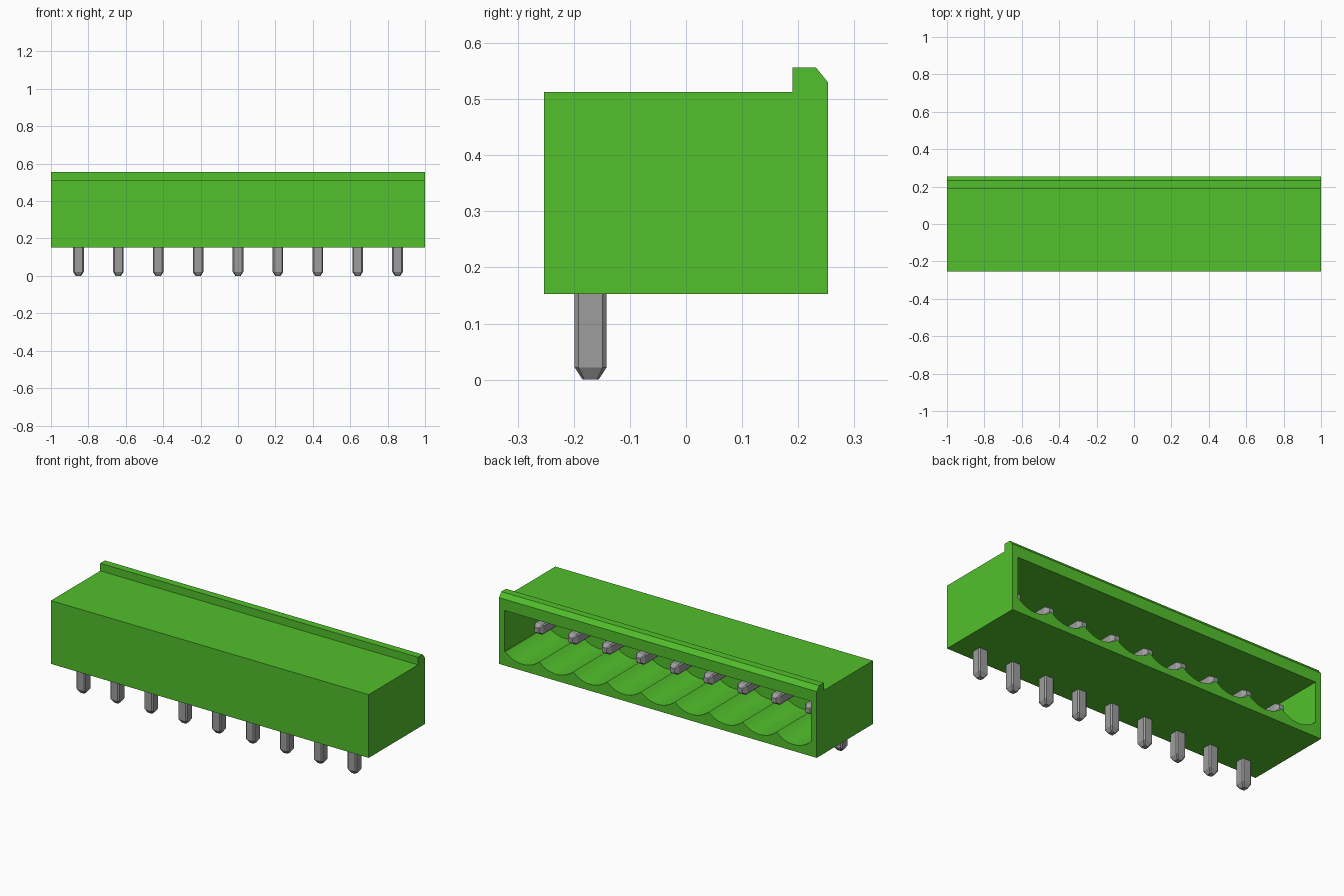
import bpy, bmesh, math
from mathutils import Vector

PINS, PITCH = 9, 0.2133
BACK = 0.253

if "Cube" in bpy.data.objects:
    bpy.data.objects.remove(bpy.data.objects["Cube"], do_unlink=True)


def make_material(name, colour):
    mat = bpy.data.materials.new(name)
    mat.use_nodes = True
    mat.diffuse_color = colour
    bsdf = next(n for n in mat.node_tree.nodes if n.type == 'BSDF_PRINCIPLED')
    bsdf.inputs["Base Color"].default_value = colour
    return mat


green = make_material("green plastic", (0.084, 0.53, 0.025, 1))
grey = make_material("grey metal", (0.34, 0.34, 0.34, 1))


def loft(name, rings, mat):
    """Closed solid through a list of matching rings of points."""
    bm = bmesh.new()
    loops = [[bm.verts.new(p) for p in ring] for ring in rings]
    n = len(loops[0])
    for a, b in zip(loops, loops[1:]):
        for i in range(n):
            j = (i + 1) % n
            bm.faces.new((a[i], a[j], b[j], b[i]))
    bm.faces.new(loops[0])
    bm.faces.new(loops[-1])
    bmesh.ops.recalc_face_normals(bm, faces=bm.faces)
    mesh = bpy.data.meshes.new(name)
    bm.to_mesh(mesh)
    bm.free()
    obj = bpy.data.objects.new(name, mesh)
    bpy.context.collection.objects.link(obj)
    mesh.materials.append(mat)
    return obj


def select_only(obj):
    bpy.ops.object.select_all(action='DESELECT')
    obj.select_set(True)
    bpy.context.view_layer.objects.active = obj


# Housing: side profile with the locking rib along the rear top edge
profile = [(-BACK, 0.153), (BACK, 0.153), (BACK, 0.53), (0.232, 0.556),
           (0.19, 0.556), (0.19, 0.513), (-BACK, 0.513)]
housing = loft("housing", [[(x, y, z) for y, z in profile] for x in (-1, 1)], green)

# Socket: rear cavity with one shallow trough under each pin
floor_z, cusp_z, top_z, wall_x = 0.19, 0.233, 0.466, 0.965
half, sag = PITCH / 2, cusp_z - floor_z
radius = (half ** 2 + sag ** 2) / (2 * sag)
sweep = math.asin(half / radius)
STEPS = 12
outline = [(wall_x, cusp_z), (wall_x, top_z), (-wall_x, top_z), (-wall_x, cusp_z)]
for k in range(PINS):
    cx = (k - (PINS - 1) / 2) * PITCH
    for s in range(0 if k == 0 else 1, STEPS + 1):
        a = sweep * (2 * s / STEPS - 1)
        outline.append((cx + radius * math.sin(a),
                        floor_z + radius * (1 - math.cos(a))))
cutter = loft("socket_cutter", [[(x, y, z) for x, z in outline] for y in (-0.13, 0.4)], green)
cutter.hide_render = True

cut = housing.modifiers.new("socket", 'BOOLEAN')
cut.operation = 'DIFFERENCE'
cut.solver = 'EXACT'
cut.object = cutter
select_only(housing)
bpy.ops.object.modifier_apply(modifier=cut.name)
bpy.data.objects.remove(cutter, do_unlink=True)
select_only(housing)
bpy.ops.object.shade_smooth_by_angle(angle=math.radians(30))


# Pins: chamfered square bar bent at a right angle, tapered at both ends
def section(centre, normal, scale=1.0):
    h, c = 0.0285 * scale, 0.0215 * scale
    corners = [(h, c), (c, h), (-c, h), (-h, c), (-h, -c), (-c, -h), (c, -h), (h, -c)]
    n = Vector(normal)
    side = Vector((1, 0, 0))
    up = n.cross(side)
    return [Vector(centre) + side * u + up * v * n.length for u, v in corners]


PIN_Y, PIN_Z, TIP_Y = -0.17, 0.335, 0.125
UP, BEND, OUT = (0, 0, 1), (0, 1, 1), (0, 1, 0)
for k in range(PINS):
    x = (k - (PINS - 1) / 2) * PITCH
    rings = [section((x, PIN_Y, 0), UP, 0.5),
             section((x, PIN_Y, 0.022), UP),
             section((x, PIN_Y, PIN_Z), BEND, 1.0),
             section((x, TIP_Y - 0.022, PIN_Z), OUT),
             section((x, TIP_Y, PIN_Z), OUT, 0.5)]
    # mitre ring: the bend spans the bar's full width on both arms
    rings[2] = [Vector((a.x, a.y, PIN_Z - (a.y - PIN_Y))) for a in rings[1]]
    loft(f"pin_{k + 1}", rings, grey)
